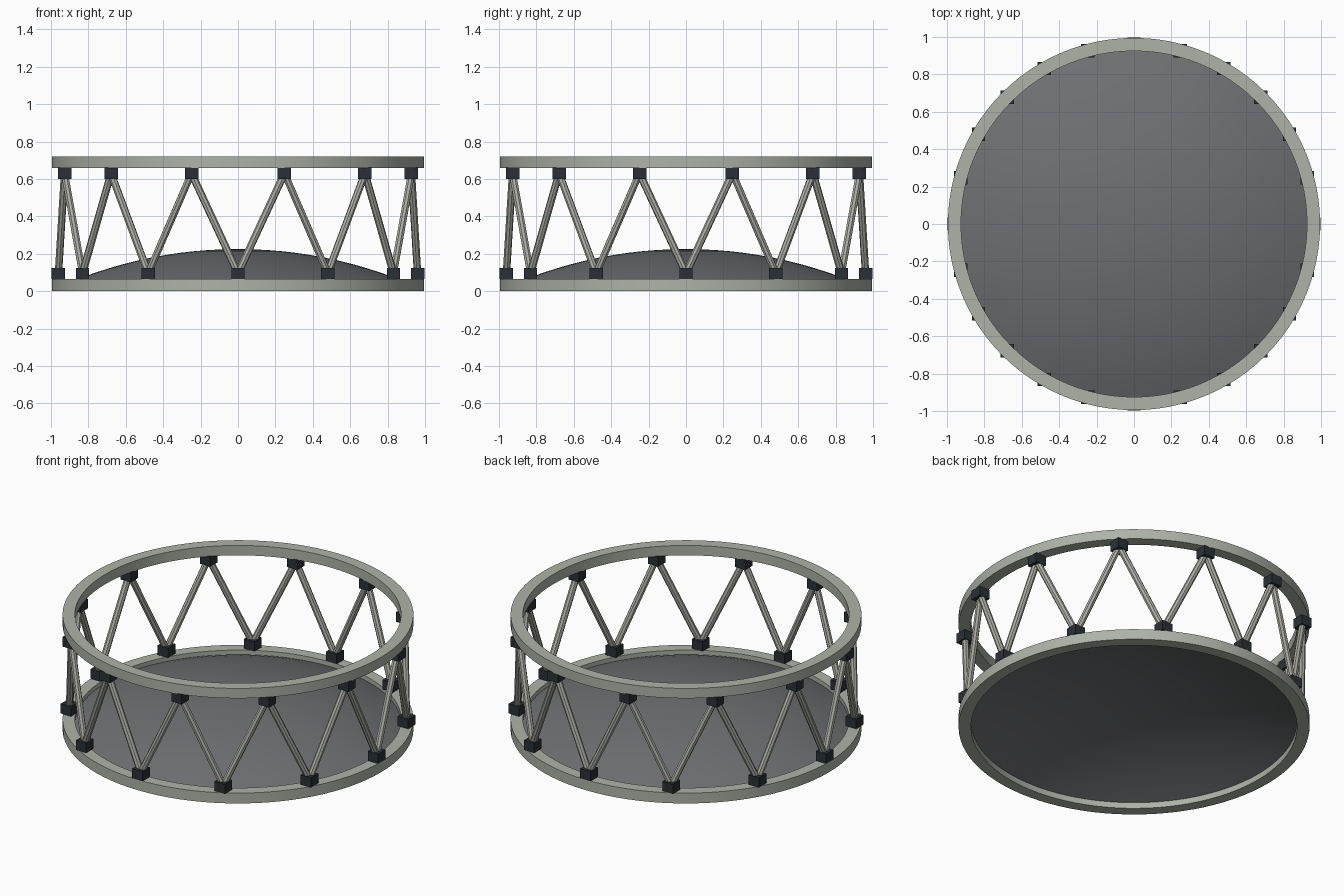
import bpy, bmesh, math
from mathutils import Vector

if "Cube" in bpy.data.objects:
    bpy.data.objects.remove(bpy.data.objects["Cube"])


def material(name, rgb):
    m = bpy.data.materials.new(name)
    m.diffuse_color = (*rgb, 1)
    m.use_nodes = True
    m.node_tree.nodes["Principled BSDF"].inputs["Base Color"].default_value = m.diffuse_color
    return m


RING = material("pale green grey", (0.42, 0.45, 0.39))
STRUT = material("warm grey", (0.42, 0.42, 0.37))
BLOCK = material("dark slate", (0.022, 0.030, 0.038))
DISH = material("mid grey", (0.155, 0.160, 0.168))


def lathe(name, profile, closed, mat, segments=96):
    """Revolve an (r, z) profile around z."""
    bm = bmesh.new()
    vs = [bm.verts.new((r, 0, z)) for r, z in profile]
    n = len(vs)
    es = [bm.edges.new((vs[i], vs[(i + 1) % n])) for i in range(n if closed else n - 1)]
    bmesh.ops.spin(bm, geom=vs + es, cent=(0, 0, 0), axis=(0, 0, 1),
                   angle=math.tau, steps=segments)
    bmesh.ops.remove_doubles(bm, verts=bm.verts, dist=1e-4)
    bmesh.ops.recalc_face_normals(bm, faces=bm.faces)
    me = bpy.data.meshes.new(name)
    bm.to_mesh(me)
    bm.free()
    ob = bpy.data.objects.new(name, me)
    bpy.context.collection.objects.link(ob)
    me.materials.append(mat)
    bpy.ops.object.select_all(action='DESELECT')
    ob.select_set(True)
    bpy.context.view_layer.objects.active = ob
    bpy.ops.object.shade_smooth_by_angle(angle=math.radians(30))
    return ob


def ring(name, z0, z1):
    lathe(name, [(0.925, z0), (0.995, z0), (0.995, z1), (0.925, z1)], True, RING)


def block(name, p):
    bpy.ops.mesh.primitive_cube_add(size=1, location=p)
    ob = bpy.context.object
    ob.name = name
    ob.scale = (0.072, 0.072, 0.06)
    ob.data.materials.append(BLOCK)


def strut(name, a, b):
    d = b - a
    bpy.ops.mesh.primitive_cylinder_add(vertices=8, radius=0.02, depth=d.length,
                                        location=(a + b) / 2)
    ob = bpy.context.object
    ob.name = name
    ob.rotation_euler = d.to_track_quat('Z', 'Y').to_euler()
    ob.data.materials.append(STRUT)


# Upper and lower hoops
ring("lower_ring", 0.0, 0.065)
ring("upper_ring", 0.658, 0.72)

# Domed floor: shallow spherical cap, open underneath
rim, apex, edge_z = 0.93, 0.225, 0.035
s = apex - edge_z
R = (rim * rim + s * s) / (2 * s)
cap = []
for i in range(13):
    r = rim * i / 12
    cap.append((r, apex - R + math.sqrt(R * R - r * r)))
dome = lathe("domed_floor", cap, False, DISH)
if dome.data.polygons[0].normal.z < 0:
    dome.data.flip_normals()

# Zigzag truss: 12 lower joints, 12 upper joints offset by half a step
nodes = []
for i in range(24):
    a = math.radians(15 * i)
    z = 0.095 if i % 2 == 0 else 0.63
    nodes.append(Vector((0.96 * math.cos(a), 0.96 * math.sin(a), z)))
for i, p in enumerate(nodes):
    block("lower_joint" if i % 2 == 0 else "upper_joint", p)
    strut("truss_strut", p, nodes[(i + 1) % 24])
